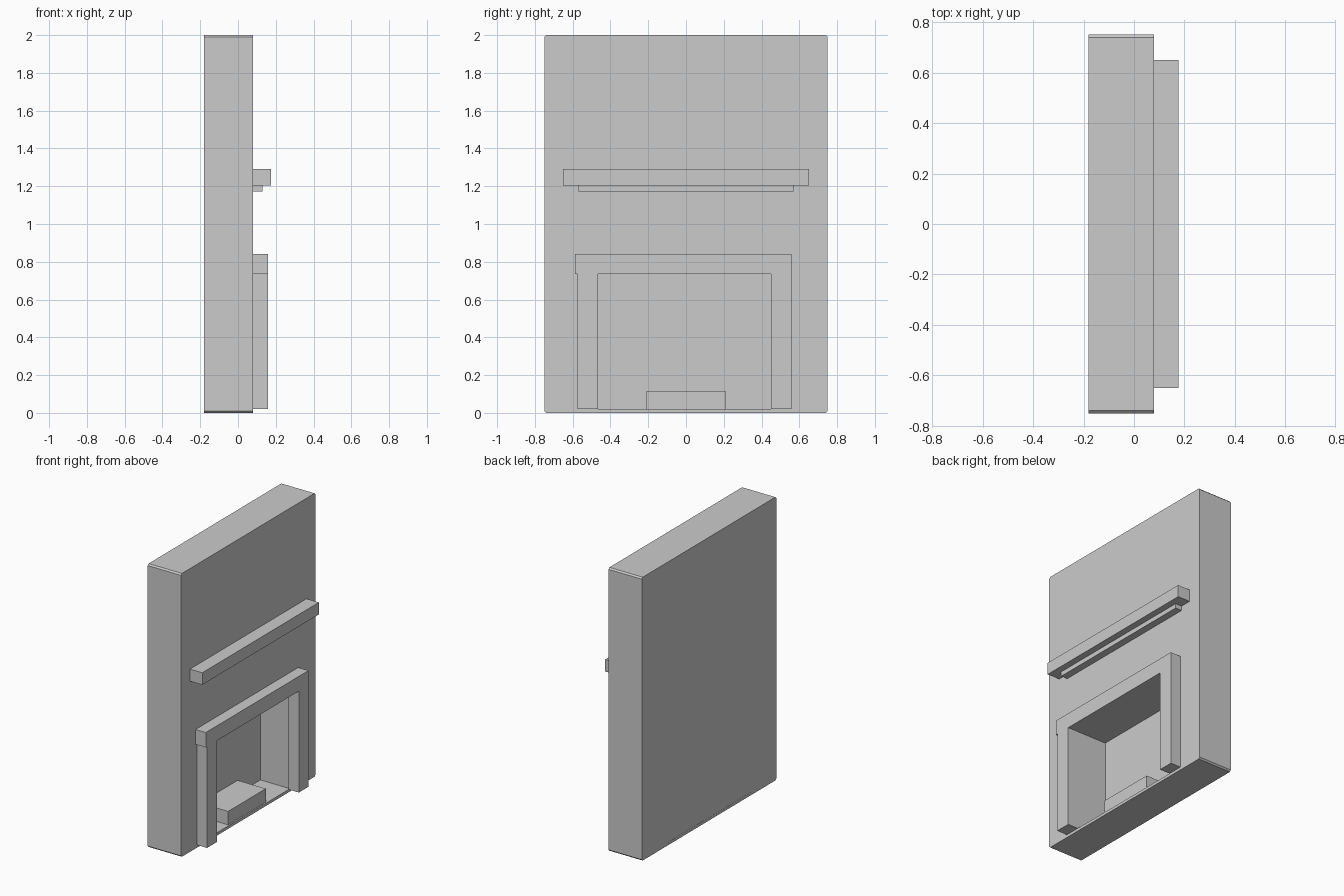
import bpy, bmesh

if "Cube" in bpy.data.objects:
    bpy.data.objects.remove(bpy.data.objects["Cube"])


def box(name, x, y, z):
    """Axis-aligned box from (min, max) ranges."""
    bm = bmesh.new()
    bmesh.ops.create_cube(bm, size=1)
    for v in bm.verts:
        v.co = [r[0] if c < 0 else r[1] for c, r in zip(v.co, (x, y, z))]
    mesh = bpy.data.meshes.new(name)
    bm.to_mesh(mesh)
    bm.free()
    obj = bpy.data.objects.new(name, mesh)
    bpy.context.collection.objects.link(obj)
    return obj


# Chimney wall, with its four front-to-back corner edges chamfered
wall = box("chimney_wall", (-0.18, 0.08), (-0.75, 0.75), (0, 2))
bm = bmesh.new()
bm.from_mesh(wall.data)
edges = [e for e in bm.edges if abs(e.verts[0].co.x - e.verts[1].co.x) > 0.1]
bmesh.ops.bevel(bm, geom=edges, offset=0.01, segments=1, affect='EDGES')
bm.to_mesh(wall.data)
bm.free()

# Firebox opening cut through the wall
cutter = box("firebox_cutter", (-0.3, 0.3), (-0.465, 0.465), (0.02, 0.735))
cutter.hide_render = True
cutter.hide_viewport = False
cut = wall.modifiers.new("firebox", 'BOOLEAN')
cut.operation = 'DIFFERENCE'
cut.solver = 'EXACT'
cut.object = cutter
bpy.context.view_layer.objects.active = wall
bpy.ops.object.modifier_apply(modifier=cut.name)
bpy.data.objects.remove(cutter)

# Panel closing the back of the firebox, and the raised grate block
box("firebox_back", (-0.179, -0.15), (-0.465, 0.465), (0.02, 0.735))
box("grate_block", (-0.15, 0.07), (-0.21, 0.21), (0.02, 0.115))

# Surround: two legs and a lintel
for name, y in (("left", (-0.574, -0.465)), ("right", (0.45, 0.558))):
    box("surround_leg_" + name, (0.08, 0.16), y, (0.02, 0.735))
box("surround_lintel", (0.08, 0.16), (-0.588, 0.558), (0.735, 0.84))

# Mantel shelf with a narrower moulding below
box("mantel_shelf", (0.08, 0.176), (-0.65, 0.65), (1.205, 1.29))
box("mantel_moulding", (0.08, 0.13), (-0.57, 0.57), (1.173, 1.205))
